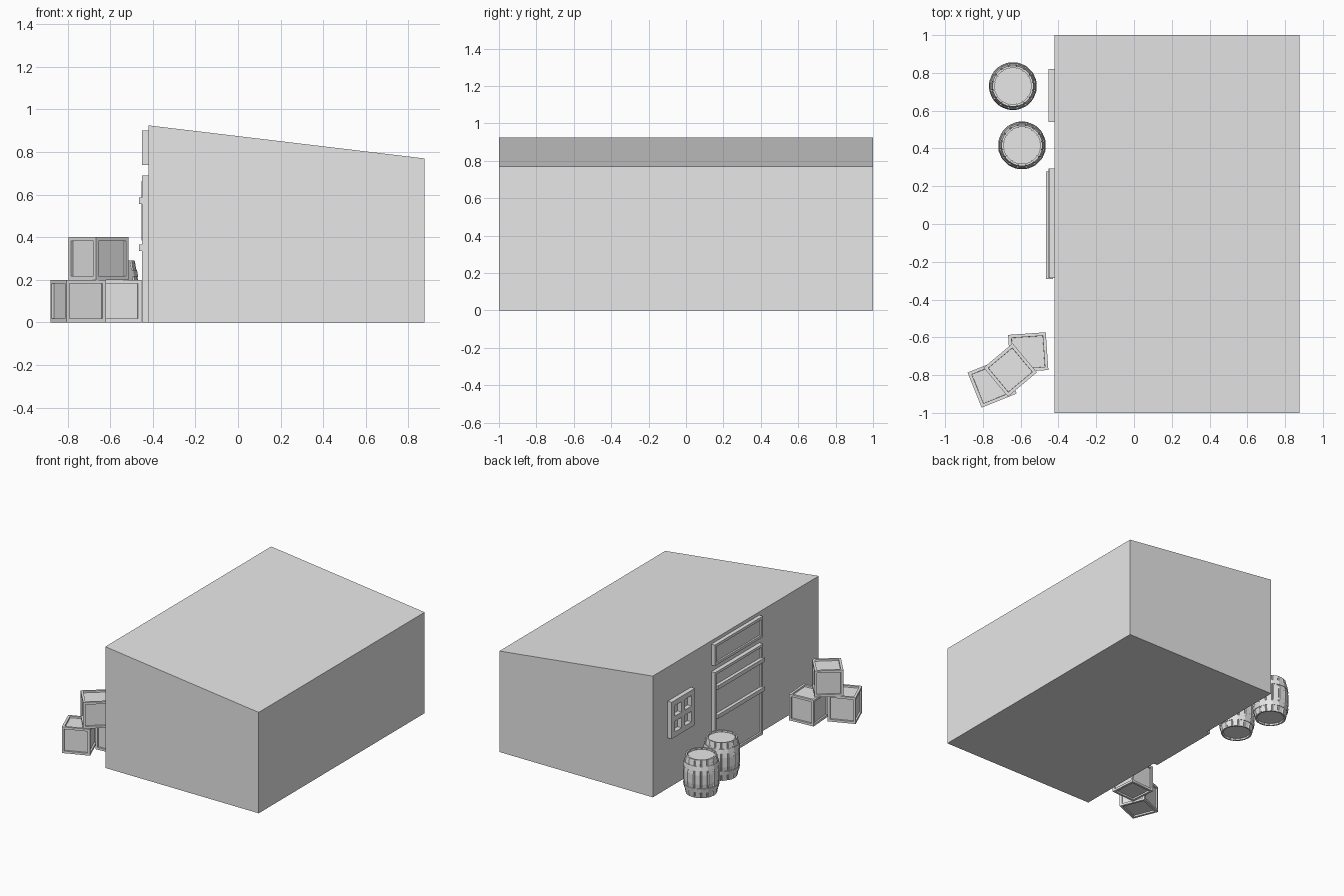
import bpy, bmesh, math
from mathutils import Matrix, Vector

cube = bpy.data.objects.get("Cube")
if cube:
    bpy.data.objects.remove(cube, do_unlink=True)

# Single flat colour
grey = bpy.data.materials.new("plain_grey")
grey.use_nodes = True
grey.diffuse_color = (0.8, 0.8, 0.8, 1)
grey.node_tree.nodes["Principled BSDF"].inputs["Base Color"].default_value = (0.8, 0.8, 0.8, 1)


def finish(name, bm, matrix=Matrix()):
    bmesh.ops.recalc_face_normals(bm, faces=bm.faces)
    mesh = bpy.data.meshes.new(name)
    bm.to_mesh(mesh)
    bm.free()
    mesh.materials.append(grey)
    ob = bpy.data.objects.new(name, mesh)
    ob.matrix_world = matrix
    bpy.context.collection.objects.link(ob)
    return ob


def box_mesh(lo, hi):
    lo, hi = Vector(lo), Vector(hi)
    bm = bmesh.new()
    bmesh.ops.create_cube(bm, size=1)
    bmesh.ops.scale(bm, vec=hi - lo, verts=bm.verts)
    bmesh.ops.translate(bm, vec=(lo + hi) / 2, verts=bm.verts)
    bm.normal_update()
    return bm


def recess(bm, faces, border, depth):
    """Leave a flat border on each face and sink the panel inside it."""
    bmesh.ops.inset_individual(bm, faces=faces, thickness=border, use_even_offset=True)
    bmesh.ops.inset_individual(bm, faces=faces, thickness=0.001, depth=-depth)


def outward(bm):
    return [f for f in bm.faces if f.normal.x < -0.9]


WALL = -0.42

# Main building with a roof sloping away from the door
bm = box_mesh((WALL, -1, 0), (0.875, 1, 0.925))
for v in bm.verts:
    if v.co.x > 0 and v.co.z > 0.5:
        v.co.z = 0.77
finish("building", bm)

# Door and sign board, each with a raised border
for name, front, z0, z1 in (("door", -0.452, 0, 0.69), ("sign_board", -0.45, 0.74, 0.9)):
    bm = box_mesh((front, -0.285, z0), (WALL, 0.295, z1))
    recess(bm, outward(bm), 0.02, 0.012)
    finish(name, bm)

# Door cross battens
for name, z in (("upper_batten", 0.572), ("lower_batten", 0.35)):
    finish(name, box_mesh((-0.465, -0.29, z - 0.015), (-0.43, 0.278, z + 0.015)))

# Window lattice: three uprights and three rails leaving four panes
bars = (0, 0.12, 0.24)
for i, d in enumerate(bars):
    finish(f"window_upright_{i}", box_mesh((-0.453, 0.54 + d, 0.385), (WALL, 0.58 + d, 0.665)))
    for j, e in enumerate(bars[:2]):
        finish(f"window_rail_{i}_{j}",
               box_mesh((-0.453, 0.58 + e, 0.385 + d), (WALL, 0.66 + e, 0.425 + d)))

# Crates with sunken panels on every side
crates = (("right_crate", -0.56, -0.68, 0, 4),
          ("left_crate", -0.751, -0.842, 0, 22),
          ("top_crate", -0.655, -0.773, 0.2, 40))
for name, x, y, z, angle in crates:
    bm = box_mesh((-0.1, -0.1, 0), (0.1, 0.1, 0.2))
    recess(bm, bm.faces[:], 0.017, 0.012)
    finish(name, bm, Matrix.Translation((x, y, z)) @ Matrix.Rotation(math.radians(angle), 4, 'Z'))


def lathe(name, profile, ring, matrix, closed=False):
    """Sweep (radius, height) points round the unit ring of (angle, scale)."""
    bm = bmesh.new()
    loops = [[bm.verts.new((r * s * math.cos(a), r * s * math.sin(a), z)) for a, s in ring]
             for r, z in profile]
    pairs = list(zip(loops, loops[1:]))
    if closed:
        pairs.append((loops[-1], loops[0]))
    n = len(ring)
    for low, high in pairs:
        for i in range(n):
            k = (i + 1) % n
            bm.faces.new((low[i], low[k], high[k], high[i]))
    if not closed:
        bm.faces.new(loops[0][::-1])
        bm.faces.new(loops[-1])
    return finish(name, bm, matrix)


# Barrels: grooved staves, sunken lids and two hoops
STAVES = 16
step = 2 * math.pi / STAVES
grooved = [(step * (i + t), s) for i in range(STAVES)
           for t, s in ((-0.38, 1), (0.38, 1), (0.5, 0.95))]
plain = [(step * (i + 0.5), 1) for i in range(STAVES)]
HEIGHT = 0.29
half = [(0.098, 0.014), (0.098, 0), (0.109, 0), (0.12, 0.06), (0.127, 0.11)]
body = half + [(r, HEIGHT - z) for r, z in reversed(half)]
hoop = [(0.105, 0.045), (0.121, 0.045), (0.127, 0.078), (0.105, 0.078)]
for label, x, y in (("back", -0.641, 0.73), ("front", -0.593, 0.416)):
    place = Matrix.Translation((x, y, 0))
    lathe(f"{label}_barrel", body, grooved, place)
    lathe(f"{label}_barrel_lower_hoop", hoop, plain, place, True)
    lathe(f"{label}_barrel_upper_hoop", [(r, HEIGHT - z) for r, z in hoop], plain, place, True)
